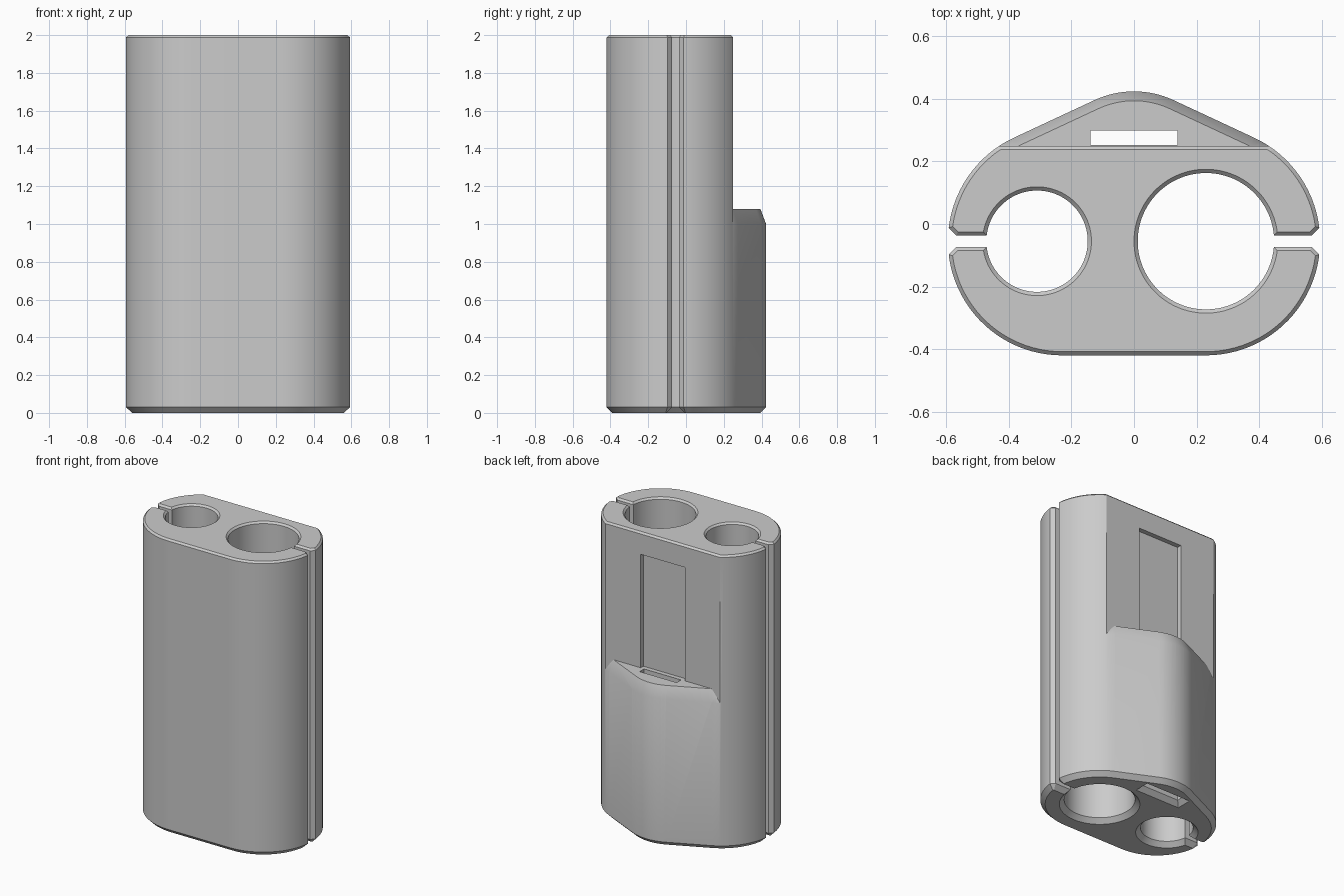
import bpy, bmesh
from math import cos, sin, radians, sqrt

if "Cube" in bpy.data.objects:
    bpy.data.objects.remove(bpy.data.objects["Cube"])

MID_Y = -0.055      # line through both bores and both side slots
TOP, BOTTOM = 0.012, 0.03   # chamfer sizes
WALL_Y = 0.25       # flat upper back wall
OVER = 0.05         # how far cutters run past the ends


def arc(cx, cy, r, start, end, n):
    return [(cx + r * cos(radians(start + (end - start) * i / n)),
             cy + r * sin(radians(start + (end - start) * i / n))) for i in range(n + 1)]


def body_outline(d):
    """Rounded body with a blunt hump at the back, grown by d."""
    return (arc(0.23, MID_Y, 0.365 + d, -90, 65, 40)
            + arc(0, 0.124, 0.30 + d, 65, 115, 16)
            + arc(-0.23, MID_Y, 0.365 + d, 115, 270, 40))


def rect(x0, x1, y0, y1):
    return [(x0, y0), (x1, y0), (x1, y1), (x0, y1)]


def slot_outline(side, d):
    """Slot from a bore to the side, with a flared mouth."""
    h = 0.018 + d
    mouth = 0.568 - d * (sqrt(2) - 1)
    half = [(0.35, h), (mouth, h), (mouth + 0.15, h + 0.15)]
    pts = [(side * x, MID_Y - y) for x, y in half]
    pts += [(side * x, MID_Y + y) for x, y in reversed(half)]
    return pts


def loft(name, layers):
    """Solid from (outline, z) layers with equal point counts."""
    bm = bmesh.new()
    rings = [[bm.verts.new((x, y, z)) for x, y in pts] for pts, z in layers]
    for low, high in zip(rings, rings[1:]):
        for i in range(len(low)):
            j = (i + 1) % len(low)
            bm.faces.new((low[i], low[j], high[j], high[i]))
    bm.faces.new(rings[0][::-1])
    bm.faces.new(rings[-1])
    bmesh.ops.recalc_face_normals(bm, faces=bm.faces)
    mesh = bpy.data.meshes.new(name)
    bm.to_mesh(mesh)
    bm.free()
    obj = bpy.data.objects.new(name, mesh)
    bpy.context.collection.objects.link(obj)
    return obj


def through_cutter(name, outline):
    """Cutter through the full height, flared at both ends."""
    return loft(name, [(outline(BOTTOM + OVER), -OVER), (outline(0), BOTTOM),
                       (outline(0), 2 - TOP), (outline(TOP + OVER), 2 + OVER)])


def cut(target, cutter):
    bpy.context.view_layer.objects.active = target
    mod = target.modifiers.new("cut", 'BOOLEAN')
    mod.operation, mod.solver, mod.object = 'DIFFERENCE', 'EXACT', cutter
    bpy.ops.object.modifier_apply(modifier=mod.name)
    bpy.data.objects.remove(cutter)


# Main body with chamfered ends
body = loft("holder_body", [(body_outline(-BOTTOM), 0), (body_outline(0), BOTTOM),
                            (body_outline(0), 2 - TOP), (body_outline(-TOP), 2)])

# Upper back is cut flat, leaving the hump with a bevelled top
notch = loft("notch", [(rect(-1, 1, WALL_Y, 1), 0.95),
                       (rect(-1, 1, WALL_Y, 1), 2 - TOP),
                       (rect(-1, 1, WALL_Y - TOP - OVER, 1), 2 + OVER)])
hump = loft("hump_shape", [(body_outline(0.03), 0.92), (body_outline(-0.03), 1.08)])
cut(notch, hump)
cut(body, notch)

# Two bores
for x, r in ((-0.31, 0.162), (0.23, 0.218)):
    cut(body, through_cutter("bore", lambda d: arc(x, MID_Y, r + d, 0, 357.5, 143)))

# Side slots
for side in (-1, 1):
    cut(body, through_cutter("side_slot", lambda d: slot_outline(side, d)))

# Strap slot through the hump, flared at the bottom
def strap(d):
    return rect(-0.139 - d, 0.139 + d, 0.252 - d, 0.299 + d)

cut(body, loft("strap_slot", [(strap(BOTTOM + OVER), -OVER), (strap(0), BOTTOM),
                              (strap(0), 1.3)]))

# Shallow recess in the back wall
cut(body, loft("recess", [(rect(-0.167, 0.167, 0.218, 0.251), 1.078),
                          (rect(-0.167, 0.167, 0.218, 0.251), 1.85)]))

# Colour and shading
grey = bpy.data.materials.new("light_grey")
grey.use_nodes = True
colour = (0.6, 0.6, 0.6, 1)
grey.diffuse_color = colour
grey.node_tree.nodes["Principled BSDF"].inputs["Base Color"].default_value = colour
body.data.materials.clear()
body.data.materials.append(grey)
bpy.ops.object.select_all(action='DESELECT')
body.select_set(True)
bpy.context.view_layer.objects.active = body
bpy.ops.object.shade_smooth_by_angle(angle=radians(25))
